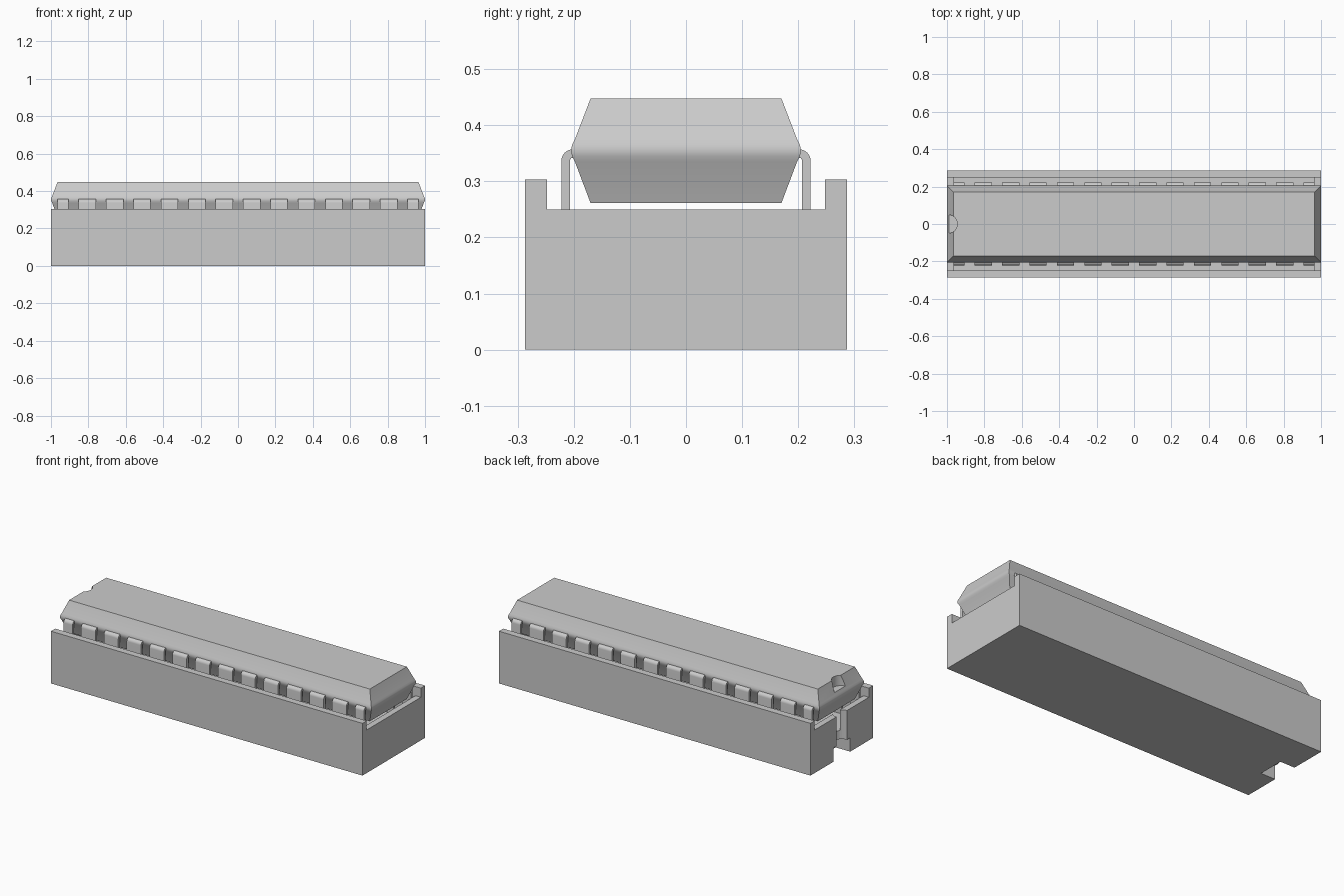
import bpy, bmesh, math

cube = bpy.data.objects.get("Cube")
if cube:
    bpy.data.objects.remove(cube)

grey = bpy.data.materials.new("plain_grey")
grey.use_nodes = True
grey.diffuse_color = (0.6, 0.6, 0.6, 1)
grey.node_tree.nodes["Principled BSDF"].inputs["Base Color"].default_value = (0.6, 0.6, 0.6, 1)


def make_object(name, bm):
    bmesh.ops.recalc_face_normals(bm, faces=bm.faces)
    mesh = bpy.data.meshes.new(name)
    bm.to_mesh(mesh)
    bm.free()
    obj = bpy.data.objects.new(name, mesh)
    mesh.materials.append(grey)
    bpy.context.collection.objects.link(obj)
    return obj


def box(name, x0, x1, y0, y1, z0, z1):
    bm = bmesh.new()
    bmesh.ops.create_cube(bm, size=1)
    for v in bm.verts:
        v.co = (x1 if v.co.x > 0 else x0, y1 if v.co.y > 0 else y0, z1 if v.co.z > 0 else z0)
    return make_object(name, bm)


def cylinder(name, x, radius, z0, z1):
    bm = bmesh.new()
    bmesh.ops.create_cone(bm, cap_ends=True, segments=32, radius1=radius, radius2=radius, depth=z1 - z0)
    bmesh.ops.translate(bm, verts=bm.verts, vec=(x, 0, (z0 + z1) / 2))
    return make_object(name, bm)


def cut(target, cutter):
    cutter.hide_render = True
    mod = target.modifiers.new("cut", "BOOLEAN")
    mod.operation = "DIFFERENCE"
    mod.solver = "EXACT"
    mod.object = cutter
    bpy.context.view_layer.objects.active = target
    bpy.ops.object.modifier_apply(modifier=mod.name)
    bpy.data.objects.remove(cutter)


def smooth(obj, degrees):
    bpy.ops.object.select_all(action="DESELECT")
    obj.select_set(True)
    bpy.context.view_layer.objects.active = obj
    bpy.ops.object.shade_smooth_by_angle(angle=math.radians(degrees))


# Socket with raised long walls, open well and end key slot
FLOOR = 0.13
socket = box("socket", -1, 1, -0.287, 0.287, 0, 0.303)
cut(socket, box("top_channel", -1.1, 1.1, -0.248, 0.248, 0.25, 0.4))
cut(socket, box("well", -0.965, 0.965, -0.248, 0.248, FLOOR, 0.35))
cut(socket, cylinder("key_slot", -1, 0.048, 0.05, 0.4))
cut(socket, box("foot_notch", -1.1, -0.907, -0.077, 0.077, -0.1, 0.08))

# Chip body: stacked rectangles tapering both ways from a rounded waist
rings = [(0.261, 0.035), (0.335, 0.007), (0.345, 0.002), (0.355, 0),
         (0.365, 0.002), (0.375, 0.007), (0.448, 0.035)]
bm = bmesh.new()
loops = []
for z, inset in rings:
    loops.append([bm.verts.new((sx * (1 - inset), sy * (0.205 - inset), z))
                  for sx, sy in ((-1, -1), (1, -1), (1, 1), (-1, 1))])
for low, high in zip(loops, loops[1:]):
    for i in range(4):
        j = (i + 1) % 4
        bm.faces.new((low[i], low[j], high[j], high[i]))
bm.faces.new(loops[0])
bm.faces.new(loops[-1])
body = make_object("chip_body", bm)
cut(body, cylinder("orientation_notch", -0.995, 0.05, 0.388, 0.6))
smooth(body, 35)

# Bent pin section in (y, z): shoulder from the body, then straight down
OUTER, INNER, TOP, RADIUS = 0.222, 0.207, 0.357, 0.02
section = [(INNER, FLOOR), (OUTER, FLOOR)]
for k in range(7):
    a = math.pi / 2 * k / 6
    section.append((OUTER - RADIUS * (1 - math.cos(a)), TOP - RADIUS * (1 - math.sin(a))))
section += [(0.195, TOP), (0.195, 0.342), (INNER - 0.003, 0.342), (INNER, 0.338)]

# Two rows of fourteen pins, the end ones trimmed to half width
PITCH, HALF, END = 0.1465, 0.046, 0.964
for side, row in ((-1, "front"), (1, "back")):
    bm = bmesh.new()
    for n in range(14):
        centre = (n - 6.5) * PITCH
        x0, x1 = max(centre - HALF, -END), min(centre + HALF, END)
        a = [bm.verts.new((x0, side * y, z)) for y, z in section]
        b = [bm.verts.new((x1, side * y, z)) for y, z in section]
        bm.faces.new(a)
        bm.faces.new(b)
        for i in range(len(a)):
            j = (i + 1) % len(a)
            bm.faces.new((a[i], a[j], b[j], b[i]))
    smooth(make_object(row + "_pins", bm), 35)
